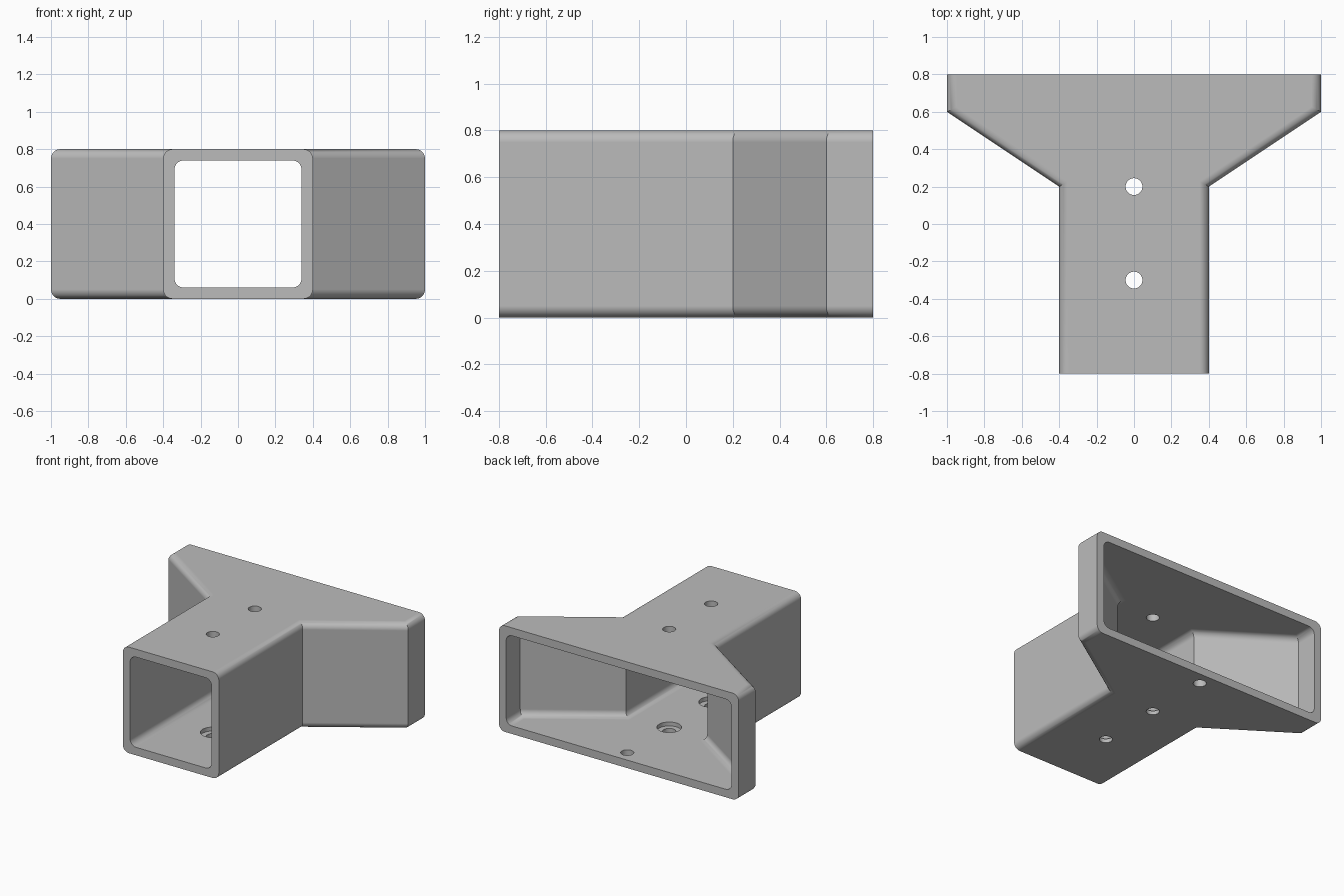
import bpy, bmesh
from math import sin, cos, pi

cube = bpy.data.objects.get("Cube")
if cube:
    bpy.data.objects.remove(cube, do_unlink=True)

HEIGHT, WALL, FILLET, STEPS = 0.8, 0.06, 0.05, 8
MITRE = 0.535  # tangent of half the turn between straight and flared walls
# Stations along the duct: y, half width, mitre shift
STATIONS = [(-0.8, 0.4, 0), (0.2, 0.4, MITRE), (0.6, 1.0, MITRE), (0.8, 1.0, 0)]

grey = bpy.data.materials.new("Grey")
grey.use_nodes = True
colour = (0.5, 0.5, 0.5, 1)
grey.diffuse_color = colour
grey.node_tree.nodes["Principled BSDF"].inputs["Base Color"].default_value = colour


def ring(bm, y, half, shift, wall):
    """Rounded rectangular section, inset by the wall and mitred at bends."""
    quarter = []
    for i in range(STEPS + 1):
        a = i / STEPS * pi / 2
        quarter.append((wall + FILLET * (1 - cos(a)), wall + FILLET * (1 - sin(a))))
    loop = [(1, d, HEIGHT - e) for d, e in quarter]
    loop += [(-1, d, HEIGHT - e) for d, e in reversed(quarter)]
    loop += [(-1, d, e) for d, e in quarter]
    loop += [(1, d, e) for d, e in reversed(quarter)]
    return [bm.verts.new((s * (half - d), y + shift * d, z)) for s, d, z in loop]


def drill(target, y, z0, z1, radius):
    """Cut a vertical round hole from z0 to z1."""
    bpy.ops.mesh.primitive_cylinder_add(vertices=48, radius=radius, depth=z1 - z0,
                                        location=(0, y, (z0 + z1) / 2))
    cutter = bpy.context.object
    cutter.name = "hole_cutter"
    cutter.hide_render = True
    mod = target.modifiers.new("hole", 'BOOLEAN')
    mod.operation = 'DIFFERENCE'
    mod.solver = 'EXACT'
    mod.object = cutter
    bpy.context.view_layer.objects.active = target
    bpy.ops.object.modifier_apply(modifier=mod.name)
    bpy.data.objects.remove(cutter, do_unlink=True)


# Hollow flared body: outer skin going back, inner skin returning forward
bm = bmesh.new()
rings = [ring(bm, *s, 0) for s in STATIONS]
rings += [ring(bm, *s, WALL) for s in reversed(STATIONS)]
for a, b in zip(rings, rings[1:] + rings[:1]):
    n = len(a)
    for i in range(n):
        j = (i + 1) % n
        bm.faces.new((a[i], a[j], b[j], b[i]))
bmesh.ops.recalc_face_normals(bm, faces=bm.faces)
mesh = bpy.data.meshes.new("flared_socket")
bm.to_mesh(mesh)
bm.free()
mesh.materials.append(grey)
body = bpy.data.objects.new("flared_socket", mesh)
bpy.context.collection.objects.link(body)

# Two screw holes through top and floor, with counterbores in the floor
for y in (-0.3, 0.2):
    drill(body, y, -0.1, HEIGHT + 0.1, 0.045)
    drill(body, y, 0.03, 0.2, 0.085)
# Plain floor hole near the wide mouth
drill(body, 0.7, -0.1, 0.2, 0.045)

# Smooth fillets with crisp flat walls
bpy.ops.object.select_all(action='DESELECT')
body.select_set(True)
bpy.context.view_layer.objects.active = body
bpy.ops.object.shade_smooth_by_angle(angle=pi / 6)
weighted = body.modifiers.new("flat_walls", 'WEIGHTED_NORMAL')
weighted.keep_sharp = True
weighted.weight = 100
